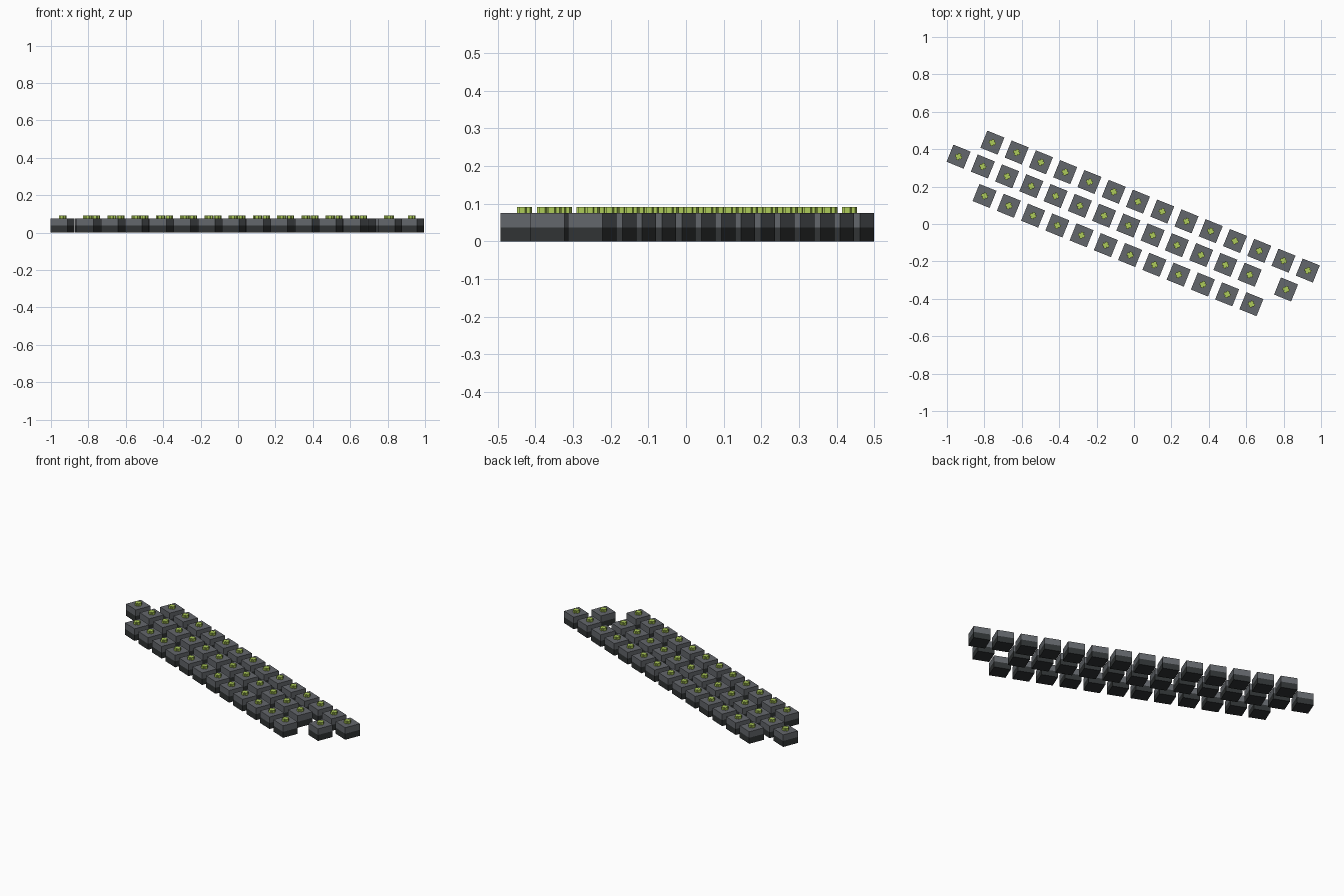
import bpy, bmesh, math
from mathutils import Matrix, Vector

if "Cube" in bpy.data.objects:
    bpy.data.objects.remove(bpy.data.objects["Cube"])

STEP = Vector((0.1297, -0.0526))          # spacing along a row
ANGLE = math.atan2(STEP.y, STEP.x)
SIDE = 0.0985                             # housing width
Z_SEAM, Z_TOP, Z_STEM = 0.037, 0.075, 0.091


def material(name, rgb):
    m = bpy.data.materials.new(name)
    m.diffuse_color = (*rgb, 1)
    m.use_nodes = True
    m.node_tree.nodes["Principled BSDF"].inputs["Base Color"].default_value = m.diffuse_color
    return m


dark = material("charcoal", (0.030, 0.034, 0.035))
grey = material("mid_grey", (0.127, 0.136, 0.150))
green = material("lime_green", (0.42, 0.60, 0.10))

# Switch centres: three staggered rows, plus one detached key in the middle row
centres = []
for start, count in (((-0.757, 0.435), 14), ((-0.938, 0.360), 13), ((-0.799, 0.150), 12)):
    centres += [Vector(start) + STEP * i for i in range(count)]
centres.append(Vector((-0.938, 0.360)) + STEP * 13.5)

S = SIDE / 2
SQUARE = [(-S, -S), (S, -S), (S, S), (-S, S)]
L, T = 0.018, 0.0085                      # stem arm length and half thickness
CROSS = [(L, -T), (L, T), (T, T), (T, L), (-T, L), (-T, T),
         (-L, T), (-L, -T), (-T, -T), (-T, -L), (T, -L), (T, -T)]


def prism(name, outline, z0, z1, centre, mat):
    """Extrude an outline upward and place it in the rotated grid."""
    bm = bmesh.new()
    face = bm.faces.new([bm.verts.new((x, y, z0)) for x, y in outline])
    top = bmesh.ops.extrude_face_region(bm, geom=[face], use_keep_orig=True)["geom"]
    bmesh.ops.translate(bm, vec=(0, 0, z1 - z0),
                        verts=[v for v in top if isinstance(v, bmesh.types.BMVert)])
    bmesh.ops.recalc_face_normals(bm, faces=bm.faces)
    bm.transform(Matrix.Translation((centre.x, centre.y, 0)) @ Matrix.Rotation(ANGLE, 4, 'Z'))
    mesh = bpy.data.meshes.new(name)
    bm.to_mesh(mesh)
    bm.free()
    mesh.materials.append(mat)
    bpy.context.collection.objects.link(bpy.data.objects.new(name, mesh))


# Each switch: lower housing, upper housing, cross-shaped stem
for i, c in enumerate(centres, 1):
    prism(f"lower_housing_{i}", SQUARE, 0, Z_SEAM, c, dark)
    prism(f"upper_housing_{i}", SQUARE, Z_SEAM, Z_TOP, c, grey)
    prism(f"stem_{i}", CROSS, Z_TOP, Z_STEM, c, green)
